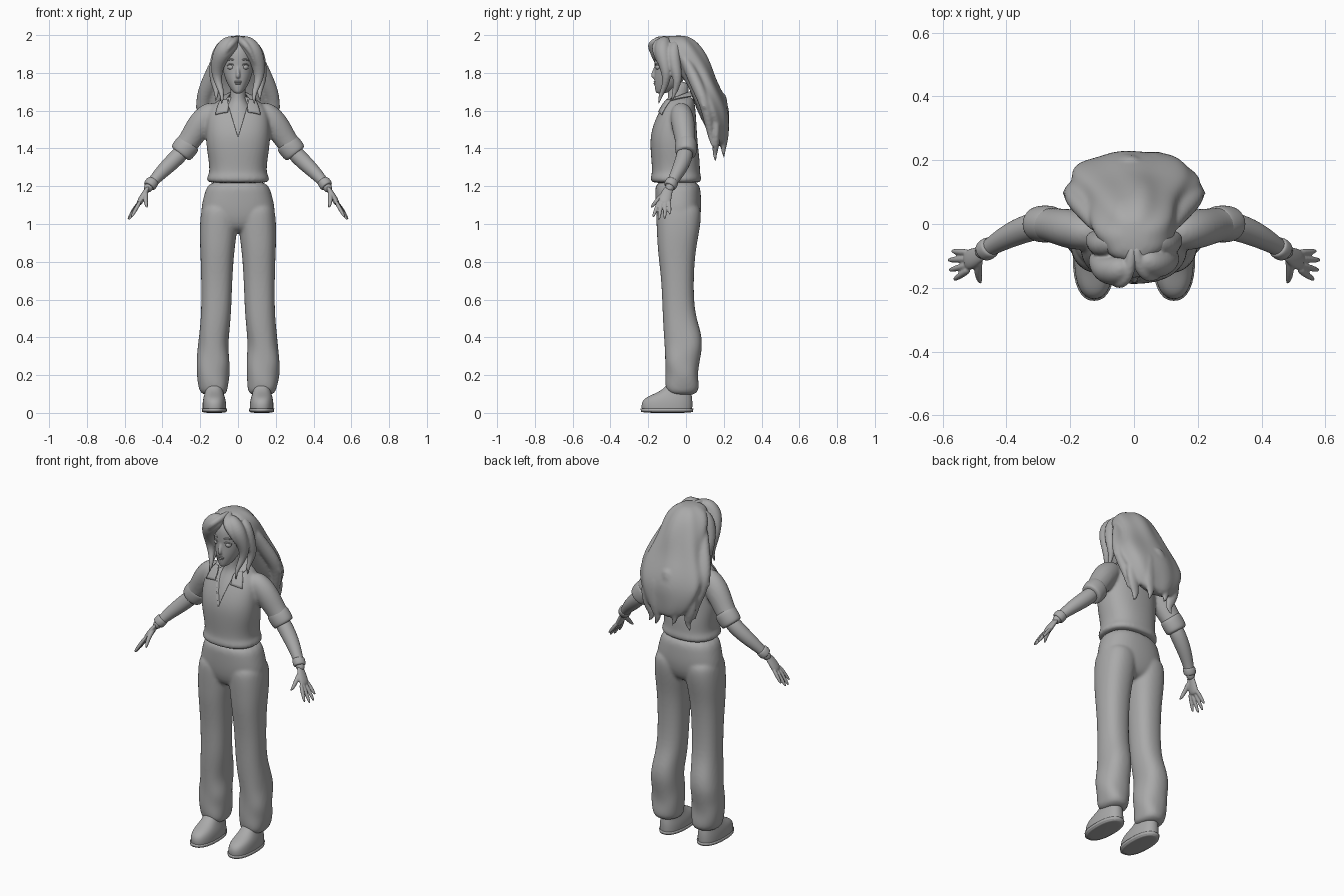
import bpy, bmesh
from math import sin, cos, pi, copysign
from mathutils import Vector

old = bpy.data.objects.get("Cube")
if old:
    bpy.data.objects.remove(old, do_unlink=True)

GREY = (0.4, 0.4, 0.4, 1)
clay = bpy.data.materials.new("plain grey")
clay.use_nodes = True
clay.diffuse_color = GREY
clay.node_tree.nodes["Principled BSDF"].inputs["Base Color"].default_value = GREY


def skin_rings(bm, rings):
    """Bridge a list of point rings into a closed tube."""
    rows = [[bm.verts.new(p) for p in ring] for ring in rings]
    count = len(rows[0])
    for low, high in zip(rows, rows[1:]):
        for i in range(count):
            j = (i + 1) % count
            bm.faces.new((low[i], low[j], high[j], high[i]))
    bm.faces.new(rows[0][::-1])
    bm.faces.new(rows[-1])


def loft(bm, rows, power=1.0, wobble=None, sides=20):
    """Stack flat sections given as (z, x min, x max, y min, y max)."""
    rings = []
    for z, xa, xb, ya, yb in rows:
        ring = []
        for i in range(sides):
            a = 2 * pi * i / sides
            c, s = cos(a), sin(a)
            grow = 1 + (wobble(a, z) if wobble else 0)
            x = copysign(abs(c) ** power, c) * (xb - xa) / 2 * grow
            y = copysign(abs(s) ** power, s) * (yb - ya) / 2 * grow
            ring.append(((xa + xb) / 2 + x, (ya + yb) / 2 + y, z))
        rings.append(ring)
    skin_rings(bm, rings)


def even(rows):
    """Expand (z, half width, y min, y max) into a centred section."""
    return [(z, -h, h, ya, yb) for z, h, ya, yb in rows]


def tube(bm, path, flat=1.0, ref=(0, 1, 0), sides=10):
    """Sweep an oval along points given as (x, y, z, radius)."""
    pts = [Vector(p[:3]) for p in path]
    rings = []
    for i, p in enumerate(pts):
        t = (pts[min(i + 1, len(pts) - 1)] - pts[max(i - 1, 0)]).normalized()
        u = t.cross(Vector(ref)).normalized()
        v = u.cross(t)
        r = path[i][3]
        angles = [2 * pi * k / sides for k in range(sides)]
        rings.append([p + u * cos(a) * r + v * sin(a) * r * flat for a in angles])
    skin_rings(bm, rings)


def ball(bm, centre, radii):
    made = bmesh.ops.create_uvsphere(bm, u_segments=16, v_segments=10, radius=1)
    bmesh.ops.scale(bm, vec=radii, verts=made["verts"])
    bmesh.ops.translate(bm, vec=centre, verts=made["verts"])


def finish(name, bm, mirror=False, subdiv=2, voxel=0, relax=4):
    bmesh.ops.recalc_face_normals(bm, faces=bm.faces)
    mesh = bpy.data.meshes.new(name)
    bm.to_mesh(mesh)
    bm.free()
    mesh.materials.append(clay)
    mesh.shade_smooth()
    ob = bpy.data.objects.new(name, mesh)
    bpy.context.collection.objects.link(ob)
    if mirror:
        ob.modifiers.new("mirror", "MIRROR").use_mirror_merge = False
    if subdiv:
        ob.modifiers.new("subdivide", "SUBSURF").levels = subdiv
        ob.modifiers["subdivide"].render_levels = subdiv
    if voxel:
        remesh = ob.modifiers.new("fuse", "REMESH")
        remesh.mode = "VOXEL"
        remesh.voxel_size = voxel
        remesh.use_smooth_shade = True
        ob.modifiers.new("relax", "SMOOTH").iterations = relax
    return ob


# Trousers: both legs fused into the hips, with folds near the hem
def folds(a, z):
    amount = max(0, min(1, (0.5 - z) * 4)) * 0.05
    return amount * sin(3 * a + 35 * z) + amount * 0.6 * sin(2 * a - 60 * z)


bm = bmesh.new()
leg = [(.09, .06, .19, -.09, .05), (.13, .05, .21, -.11, .07), (.2, .045, .22, -.11, .065),
       (.27, .045, .22, -.115, .07), (.35, .05, .215, -.11, .09), (.43, .045, .205, -.12, .08),
       (.53, .035, .195, -.125, .045), (.7, .03, .195, -.13, .04), (.85, .02, .2, -.15, .05),
       (.95, .005, .205, -.155, .07), (1.05, 0, .2, -.16, .085), (1.12, 0, .185, -.15, .07)]
loft(bm, leg, .85, folds)
loft(bm, [(z, -xb, -xa, ya, yb) for z, xa, xb, ya, yb in leg], .85, folds)
loft(bm, even([(.95, .12, -.11, .03), (1.0, .195, -.15, .07), (1.08, .2, -.163, .085),
               (1.16, .18, -.165, .08), (1.24, .155, -.165, .072)]), .85)
finish("trousers", bm, voxel=.009, relax=5)

# Shoes and ankles
bm = bmesh.new()
loft(bm, [(0, .068, .182, -.225, .028), (.004, .062, .188, -.234, .034), (.05, .061, .189, -.24, .036),
          (.08, .068, .184, -.22, .034), (.1, .075, .178, -.17, .03), (.13, .08, .172, -.11, .03),
          (.2, .085, .17, -.07, .03)], .85)
finish("shoes", bm, mirror=True)
bm = bmesh.new()
loft(bm, [(.006, .06, .19, -.238, .036), (.022, .058, .192, -.241, .039)], .85, sides=32)
finish("shoe_soles", bm, mirror=True, subdiv=0)

# Shirt: torso and sleeves fused, neckline cut out
bm = bmesh.new()
torso = [(1.215, .155, -.178, .072), (1.23, .168, -.189, .083), (1.25, .166, -.189, .082),
         (1.27, .152, -.18, .075), (1.33, .156, -.184, .075), (1.4, .168, -.19, .066),
         (1.47, .172, -.19, .06), (1.54, .17, -.17, .056), (1.6, .16, -.142, .052),
         (1.645, .125, -.115, .046), (1.68, .06, -.095, .036)]
loft(bm, even(torso), .85)
for side in (-1, 1):
    tube(bm, [(side * .1, -.03, 1.6, .055), (side * .15, -.025, 1.585, .07), (side * .2, -.015, 1.53, .075),
              (side * .25, -.005, 1.45, .064), (side * .28, 0, 1.41, .062), (side * .305, 0, 1.375, .06)], .9)
shirt = finish("shirt", bm, voxel=.009)
bm = bmesh.new()
outline = [(0, 1.46), (.06, 1.66), (.05, 1.72), (-.05, 1.72), (-.06, 1.66)]
skin_rings(bm, [[(x, y, z) for x, z in outline] for y in (-.3, -.07)])
cutter = finish("neckline_cutter", bm, subdiv=0)
cutter.hide_render = cutter.hide_viewport = True
cut = shirt.modifiers.new("neckline", "BOOLEAN")
cut.object, cut.operation = cutter, "DIFFERENCE"

# Rolled sleeve cuffs
bm = bmesh.new()
tube(bm, [(.252, 0, 1.437, .055), (.257, 0, 1.432, .066), (.28, 0, 1.404, .068),
          (.303, 0, 1.374, .065), (.307, 0, 1.369, .05)], .88, sides=16)
finish("sleeve_cuffs", bm, mirror=True)

# Collar band and flaps
bm = bmesh.new()
half = [(.068, -.1, 1.645), (.078, -.05, 1.668), (.06, .015, 1.685)]
band = half + [(0, .045, 1.692)] + [(-x, y, z) for x, y, z in reversed(half)]
tube(bm, [(*p, .026) for p in band], .35, ref=(0, .5, 1))
finish("collar_band", bm)
bm = bmesh.new()
corners = [(.05, -.12, 1.675), (.1, -.09, 1.675), (.125, -.14, 1.585), (.055, -.16, 1.6)]
bm.faces.new([bm.verts.new(p) for p in corners])
bmesh.ops.subdivide_edges(bm, edges=bm.edges, cuts=5, use_grid_fill=True)
flaps = finish("collar_flaps", bm, mirror=True, subdiv=0)
wrap = flaps.modifiers.new("wrap", "SHRINKWRAP")
wrap.target, wrap.offset = shirt, .008
flaps.modifiers.new("thickness", "SOLIDIFY").thickness = .008

# Chest and neck
bm = bmesh.new()
loft(bm, even([(1.4, .1, -.17, 0), (1.47, .11, -.174, 0), (1.54, .1, -.155, 0),
               (1.6, .08, -.125, .01), (1.64, .05, -.1, .01), (1.68, .04, -.095, .01),
               (1.76, .04, -.1, .02)]))
finish("neck_and_chest", bm)

# Forearms, hands and wrist bands
bm = bmesh.new()
tube(bm, [(.27, 0, 1.41, .045), (.33, -.01, 1.345, .047), (.4, -.04, 1.28, .04),
          (.455, -.075, 1.22, .028), (.49, -.095, 1.17, .026)])
finish("forearms", bm, mirror=True)
bm = bmesh.new()
tube(bm, [(.448, -.07, 1.23, .028), (.45, -.072, 1.227, .036), (.47, -.085, 1.2, .036),
          (.472, -.087, 1.197, .028)], sides=14)
finish("wrist_bands", bm, mirror=True)
bm = bmesh.new()
tube(bm, [(.47, -.085, 1.2, .022), (.49, -.1, 1.17, .03), (.51, -.11, 1.135, .036),
          (.528, -.117, 1.1, .032)], .5, ref=(1, 0, .5))
for y, tip in ((-.09, (.572, -.085, 1.05)), (-.109, (.584, -.113, 1.025)),
               (-.128, (.58, -.145, 1.02)), (-.142, (.565, -.175, 1.035))):
    start, end = Vector((.515, y, 1.125)), Vector(tip)
    tube(bm, [(*start.lerp(end, f), r) for f, r in ((0, .011), (.5, .011), (.85, .009), (1, .004))])
tube(bm, [(.485, -.1, 1.175, .013), (.49, -.14, 1.14, .014), (.487, -.17, 1.105, .011), (.48, -.187, 1.085, .005)])
finish("hands", bm, mirror=True, voxel=.004, relax=2)

# Head with nose, fused
bm = bmesh.new()
loft(bm, even([(1.69, .014, -.155, -.12), (1.7, .03, -.163, -.08), (1.735, .054, -.168, -.03),
               (1.78, .073, -.17, 0), (1.83, .084, -.166, .02), (1.89, .088, -.172, .03),
               (1.94, .075, -.16, .02), (1.975, .04, -.12, 0)]))
tube(bm, [(0, -.158, 1.845, .007), (0, -.168, 1.81, .009), (0, -.178, 1.787, .013), (0, -.165, 1.772, .012)])
finish("head", bm, voxel=.005, relax=3)

# Eyes, lids, brows, lips
bm = bmesh.new()
ball(bm, (.036, -.144, 1.83), (.02, .018, .015))
finish("eyes", bm, mirror=True, subdiv=0)
for part, z, lift, r in (("upper_lids", 1.838, .009, .004), ("brows", 1.864, .008, .005)):
    bm = bmesh.new()
    tube(bm, [(.014, -.161, z, r / 2), (.03, -.163, z + lift, r), (.046, -.156, z + lift, r),
              (.062, -.139, z - .002, r / 3)])
    finish(part, bm, mirror=True)
bm = bmesh.new()
for z, w in ((1.753, .023), (1.743, .018)):
    ball(bm, (0, -.16, z), (w, .012, .006))
finish("lips", bm, subdiv=0)


# Long hair at the back, with soft waves
def waves(a, z):
    return .045 * sin(7 * a + 9 * z) + .025 * sin(4 * a - 22 * z)


bm = bmesh.new()
loft(bm, even([(1.998, .035, -.08, .0), (1.98, .085, -.125, .04), (1.94, .12, -.125, .08),
               (1.88, .135, -.09, .115), (1.82, .145, -.055, .14), (1.75, .17, .0, .165),
               (1.68, .2, .03, .2), (1.6, .205, .06, .23), (1.52, .17, .1, .23),
               (1.46, .13, .13, .225), (1.41, .08, .15, .215)]), wobble=waves, sides=32)
for x, y, z, drift in ((-.12, .16, 1.33, -.03), (-.06, .2, 1.36, .02), (.0, .2, 1.4, -.03),
                       (.05, .205, 1.34, .02), (.12, .16, 1.32, .03)):
    tube(bm, [(x, y - .01, z + .3, .04), (x + drift, y, z + .2, .045), (x + drift / 2, y, z + .1, .034),
              (x - drift / 3, y - .01, z + .04, .018), (x + drift, y, z, .002)], .6)
for s in (-1, 1):
    tube(bm, [(s * .1, -.02, 1.9, .03), (s * .13, .03, 1.8, .045), (s * .17, .07, 1.71, .045),
              (s * .19, .1, 1.64, .04), (s * .17, .12, 1.55, .035), (s * .15, .13, 1.47, .022),
              (s * .16, .14, 1.4, .003)], .8)
    tube(bm, [(s * .15, .08, 1.74, .03), (s * .19, .08, 1.67, .032), (s * .2, .09, 1.63, .025),
              (s * .225, .1, 1.61, .003)], .7)
finish("back_hair", bm, voxel=.008, relax=4)

# Parted front hair sweeping down both sides of the face
for name, s, out in (("right_fringe", -1, .025), ("left_fringe", 1, 0)):
    bm = bmesh.new()
    tube(bm, [(s * .01, -.1 - out, 1.965, .03), (s * .04, -.12 - out, 1.955, .048),
              (s * .08, -.125 - out, 1.915, .05), (s * .105, -.115 - out / 2, 1.86, .038),
              (s * .115, -.1, 1.79, .028), (s * .1, -.11, 1.73, .018),
              (s * .08, -.135, 1.68, .012), (s * .09, -.15, 1.62, .002)], 1.1, ref=(s, 0, 1))
    tube(bm, [(s * .05, -.05, 1.965, .03), (s * .1, -.07, 1.92, .04), (s * .12, -.06, 1.84, .035),
              (s * .13, -.04, 1.76, .025), (s * .11, -.06, 1.7, .015), (s * .12, -.08, 1.64, .002)])
    tube(bm, [(s * .006, -.06, 1.985, .018), (s * .012, -.13 - out, 1.976, .02),
              (s * .04, -.17 - out, 1.95, .02), (s * .075, -.165 - out / 2, 1.9, .012),
              (s * .09, -.145, 1.84, .003)], 1.0, ref=(1, 0, 0))
    finish(name, bm, voxel=.006, relax=3)
